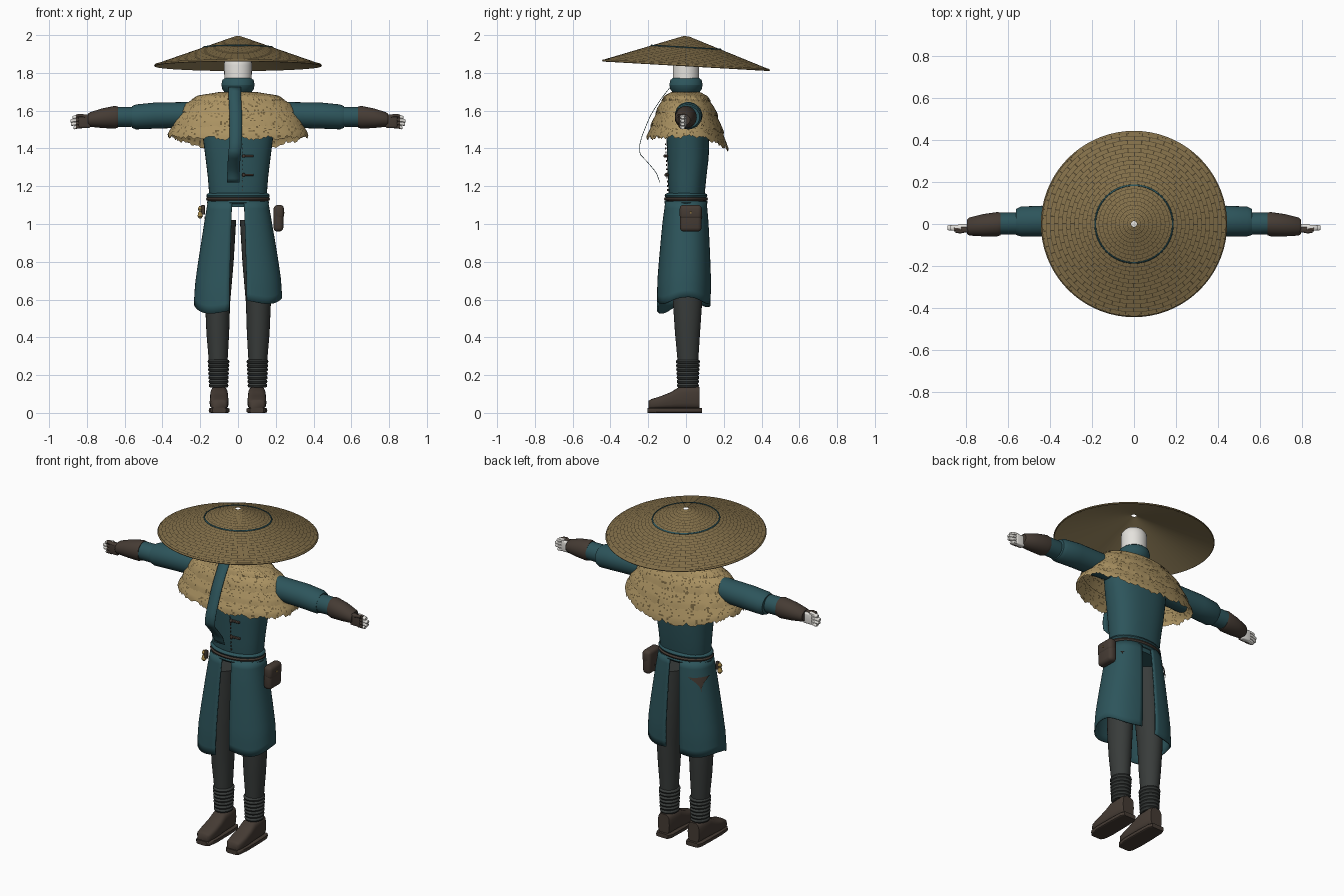
import bpy, bmesh, math, random
from math import sin, cos, pi
from mathutils import Vector

random.seed(4)
if "Cube" in bpy.data.objects:
    bpy.data.objects.remove(bpy.data.objects["Cube"], do_unlink=True)


def material(name, r, g, b):
    m = bpy.data.materials.new(name)
    m.use_nodes = True
    m.diffuse_color = (r, g, b, 1)
    m.node_tree.nodes["Principled BSDF"].inputs["Base Color"].default_value = (r, g, b, 1)
    return m


TEAL = material("teal cloth", .026, .09, .105)
STRAW = material("pale straw", .40, .285, .12)
DARK_STRAW = material("shaded straw", .15, .105, .042)
WEAVE = material("hat weave", .22, .155, .065)
WEAVE_DARK = material("hat weave gaps", .07, .05, .022)
LINING = material("hat lining", .34, .255, .12)
LEATHER = material("brown leather", .06, .044, .034)
TROUSER = material("charcoal cloth", .040, .045, .043)
SKIN = material("pale skin", .78, .76, .72)
BRASS = material("brass", .38, .25, .07)


def build(name, verts, faces, mats, index=None, angle=40):
    """Mesh object with smooth shading; index gives a material slot per face."""
    me = bpy.data.meshes.new(name)
    me.from_pydata([tuple(v) for v in verts], [], faces)
    for m in mats:
        me.materials.append(m)
    if index:
        me.polygons.foreach_set("material_index", index)
    ob = bpy.data.objects.new(name, me)
    bpy.context.collection.objects.link(ob)
    bm = bmesh.new()
    bm.from_mesh(me)
    bmesh.ops.recalc_face_normals(bm, faces=bm.faces)
    bm.to_mesh(me)
    bm.free()
    bpy.ops.object.select_all(action="DESELECT")
    bpy.context.view_layer.objects.active = ob
    ob.select_set(True)
    bpy.ops.object.shade_smooth_by_angle(angle=math.radians(angle))
    return ob


def loft(name, rows, mat, closed=True, caps=True, angle=40, mats=None, rule=None):
    """Skin rows of points; rule(row, column) picks the material slot."""
    n = len(rows[0])
    cells = [(j, i) for j in range(len(rows) - 1) for i in range(n if closed else n - 1)]
    faces = [(j * n + i, j * n + (i + 1) % n, (j + 1) * n + (i + 1) % n, (j + 1) * n + i) for j, i in cells]
    index = [rule(j, i) if rule else 0 for j, i in cells]
    if caps and closed:
        faces += [tuple(range(n)), tuple(range((len(rows) - 1) * n, len(rows) * n))]
        index += [0, 0]
    return build(name, [p for r in rows for p in r], faces, mats or [mat], index, angle)


def tube(name, sections, mat, axis="z", n=28, power=1.0, **kw):
    """Loft of ellipses (position, centre a, centre b, radius a, radius b) along an axis."""
    rows = []
    for p, ca, cb, ra, rb in sections:
        row = []
        for k in range(n):
            c, s = cos(2 * pi * k / n), sin(2 * pi * k / n)
            a = ca + ra * math.copysign(abs(c) ** power, c)
            b = cb + rb * math.copysign(abs(s) ** power, s)
            row.append({"z": (a, b, p), "x": (p, a, b), "y": (a, p, b)}[axis])
        rows.append(row)
    return loft(name, rows, mat, **kw)


def along(values, t):
    """Piecewise linear value through evenly spaced values."""
    f = max(0, min(.9999, t)) * (len(values) - 1)
    i = int(f)
    return values[i] + (values[i + 1] - values[i]) * (f - i)


def box(name, centre, size, mat, bevel):
    bm = bmesh.new()
    bmesh.ops.create_cube(bm, size=1)
    for v in bm.verts:
        v.co = Vector(centre) + Vector(a * b for a, b in zip(v.co, size))
    bmesh.ops.bevel(bm, geom=bm.edges[:], offset=bevel, segments=3, profile=.5, affect="EDGES")
    bm.verts.index_update()
    verts = [v.co.copy() for v in bm.verts]
    faces = [[v.index for v in f.verts] for f in bm.faces]
    bm.free()
    return build(name, verts, faces, [mat])


def roll(name, z, rx, ry, thick, mat, cx=0, cy=0, height=None):
    """Elliptical rounded band around the z axis."""
    h = height or thick
    prof = [(cos(2 * pi * k / 8), sin(2 * pi * k / 8)) for k in range(9)]
    tube(name, [(z + h * s, cx, cy, rx + thick * c, ry + thick * c) for c, s in prof],
         mat, caps=False, n=40, angle=60)


# Woven conical hat, tilted back slightly
def hat_point(r, a, lift=0):
    y = r * sin(a)
    return (r * cos(a), y, 1.999 - .352 * r - .057 * y + lift)


def hat_ring(r, lift=0, spokes=72):
    step = 2 * pi / spokes
    return [hat_point(r, k * step + d, lift) for k in range(spokes) for d in (0, step * .84)]


rings, courses = [], 22
for c in range(courses):
    rings += [hat_ring(.014 + .426 * (c + d) / courses) for d in (0, .86)]
rings.append(hat_ring(.442))
loft("hat_weave", rings, None, caps=False, angle=20, mats=[WEAVE, WEAVE_DARK],
     rule=lambda j, i: 1 if j % 2 or (i % 2 and (i // 2 + j // 2) % 2) else 0)
loft("hat_lining", [hat_ring(.014, -.001), hat_ring(.437, -.010)], LINING, caps=False)
for nm, r, m, w in (("hat_rim", .438, WEAVE, .006), ("hat_cord", .185, TEAL, .004)):
    loft(nm, [[hat_point(r + w * cos(q), k * pi / 36, w * sin(q) + (.001 if m == TEAL else -.004))
               for k in range(72)] for q in [x * pi / 4 for x in range(9)]], m, caps=False)

# Head, scarf collar and hanging scarf end
tube("head", [(1.68, 0, 0, .07, .07), (1.84, 0, 0, .074, .07), (1.87, 0, 0, .072, .068),
              (1.892, 0, 0, .055, .052), (1.902, 0, 0, .02, .02)], SKIN)
roll("scarf_collar", 1.737, .07, .07, .018, TEAL, height=.036)
roll("scarf_fold", 1.71, .06, .06, .018, TEAL, height=.02)
tail_y = [-.085, -.125, -.16, -.19, -.212, -.232, -.247, -.247, -.2, -.158, -.14]
tail_x = [-.018, -.017, -.014, -.012, -.012, -.012, -.014, -.018, -.022, -.024, -.025]
tail = loft("scarf_end", [[(along(tail_x, t) + w * .033, along(tail_y, t), 1.725 - .505 * t)
                           for w in (-1, 0, 1)] for t in [k / 24 for k in range(25)]],
            TEAL, closed=False)
tail.modifiers.new("thickness", "SOLIDIFY").thickness = .003

# Tunic body
tube("tunic", [(1.09, 0, 0, .14, .085), (1.15, 0, .003, .152, .095), (1.25, 0, .006, .16, .102),
               (1.35, 0, .01, .172, .11), (1.45, 0, .01, .185, .113), (1.56, 0, .01, .2, .105),
               (1.64, 0, 0, .18, .085), (1.69, 0, 0, .09, .065)], TEAL, n=40, power=.85)
for z in (1.26, 1.36):
    box("toggle", (.055, -.103 + .05 * (1.36 - z), z), (.055, .016, .011), LEATHER, .004)
    box("toggle_knot", (.03, -.109 + .05 * (1.36 - z), z), (.016, .018, .018), LEATHER, .005)
for k in range(12):
    z = 1.18 + k * .022
    box("seam_stitch", (.022, -.100 - .05 * (z - 1.25), z), (.004, .006, .010), LEATHER, .001)

# Layered straw cape with ragged hems
cape_x = [.09, .205, .275, .312, .338, .36]
cape_front = [.075, .105, .135, .158, .178, .197]
cape_back = [.07, .105, .14, .168, .192, .212]
cape_z = [1.70, 1.68, 1.635, 1.58, 1.53, 1.482]


def cape_point(t, a, flare, drop):
    s = sin(a)
    ry = along(cape_back if s > 0 else cape_front, t) + flare
    z = along(cape_z, t) - t * t * (.075 * max(s, 0) ** 2 + .012 * max(-s, 0)) - drop
    return ((along(cape_x, t) + flare) * cos(a), ry * math.copysign(abs(s) ** .9, s), z)


def straw_shade(row, column):
    """Dark flecks, thickest in the shadow line just under the tier above."""
    chance = .5 if row == 2 else .13 if 2 < row < 11 else .04
    return 1 if random.random() < chance else 0


tiers, seg, rows_per = 4, 200, 13
for i in range(tiers):
    last = i == tiers - 1
    ragged = [random.uniform(0, .016 if last else .012) + (.014 if last else .008) * abs(sin(k * .25))
              for k in range(seg)]
    rows = []
    for j in range(rows_per + 1):
        u = j / rows_per
        t = min(1, (i + u * 1.12) / tiers)
        end = max(0, u - .8) * 5
        rows.append([cape_point(t, 2 * pi * k / seg, .012 * u, ragged[k] * end) for k in range(seg)])
    loft("straw_cape_tier", rows, None, caps=False, angle=30, mats=[STRAW, DARK_STRAW], rule=straw_shade)

# Belt rolls
roll("sash", 1.15, .155, .1, .013, TEAL)
roll("belt", 1.132, .16, .107, .009, LEATHER, height=.010)
roll("sash_lower", 1.115, .155, .105, .010, TEAL)


# Long split skirt: one panel each side, open front and back
def skirt_point(side, a, t, out=0):
    rx = along([.16, .178, .195, .212, .227, .234], t) + out
    ry = along([.11, .122, .13, .137, .143, .142], t) + out
    hem = (.595 if side > 0 else .56) + .018 * sin(3 * a + 1.2) + (.02 * sin(a) if side < 0 else 0)
    c, s = cos(a), sin(a)
    return (side * rx * max(c, 0) ** .75, ry * math.copysign(abs(s) ** .85, s) - .012 * t,
            1.12 + (hem - 1.12) * t)


for side, half_angle, depth in ((-1, .5, .17), (1, .09, .05)):
    lim = math.acos((.033 / .165) ** (1 / .75))
    panel = loft("skirt_panel", [[skirt_point(side, -lim + 2 * lim * k / 32, j / 14) for k in range(33)]
                                 for j in range(15)], TEAL, closed=False)
    panel.modifiers.new("thickness", "SOLIDIFY").thickness = .008
    # Three-cornered mend with drawn-out upper corners
    rows = [[skirt_point(side, .66 + half_angle * w / 4 * (1 - q) ** 2.5, .15 + depth * q, .007)
             for w in range(-4, 5)] for q in (0, .1, .2, .35, .55, .75, .97)]
    loft("skirt_mend", rows, LEATHER, closed=False)

# Pouch and charm hanging at the hips
box("pouch", (.214, .025, 1.03), (.052, .115, .14), LEATHER, .02)
box("pouch_flap", (.217, .025, 1.062), (.052, .117, .078), LEATHER, .02)
box("pouch_stud", (.243, .025, 1.06), (.006, .01, .01), BRASS, .002)
tube("charm_gourd", [(1.03, -.2, -.04, .006, .006), (1.04, -.2, -.04, .014, .014), (1.058, -.2, -.04, .012, .012),
                     (1.066, -.2, -.04, .007, .007), (1.08, -.2, -.04, .013, .013), (1.095, -.2, -.04, .005, .005)],
     BRASS, n=12)
box("charm_strap", (-.185, -.04, 1.075), (.02, .015, .05), LEATHER, .004)

for s in (1, -1):
    # Trouser leg, ankle wraps and boot
    tube("trouser_leg", [(.14, .103 * s, .01, .043, .048), (.28, .105 * s, .01, .05, .055),
                         (.42, .107 * s, .008, .06, .066), (.58, .108 * s, .008, .066, .077),
                         (.8, .095 * s, .005, .072, .085), (1.02, .08 * s, 0, .07, .085)], TROUSER)
    for k in range(7):
        roll("ankle_wrap", .145 + .021 * k, .043 + .001 * k, .049 + .001 * k, .009, TROUSER, .103 * s, .01, .011)
    tube("boot", [(y, .1 * s, .02 + h / 2, w, h / 2) for y, w, h in
                  ((-.198, .034, .044), (-.185, .045, .052), (-.13, .05, .07), (-.08, .049, .09),
                   (-.035, .047, .118), (.05, .045, .122), (.072, .038, .118))],
         LEATHER, axis="y", n=24, power=.6, angle=60)
    tube("boot_sole", [(y, .1 * s, .013, w, .013) for y, w in
                       ((-.204, .036), (-.19, .048), (-.13, .055), (-.03, .054), (.06, .051), (.086, .04))],
         LEATHER, axis="y", n=20, power=.3)
    # Sleeves and bracer
    tube("sleeve", [(s * x, y, z, a, b) for x, y, z, a, b in
                    ((.14, .01, 1.585, .07, .065), (.3, .012, 1.577, .07, .068), (.44, .014, 1.574, .073, .069),
                     (.54, .012, 1.567, .071, .066), (.562, .01, 1.566, .062, .057))], TEAL, axis="x")
    tube("sleeve_cuff", [(s * x, .002, 1.567, r, r) for x, r in ((.55, .05), (.57, .053), (.66, .052))],
         TEAL, axis="x")
    tube("bracer", [(s * x, y, z, a, b) for x, y, z, a, b in
                    ((.636, 0, 1.566, .054, .056), (.652, -.001, 1.565, .058, .06), (.72, -.006, 1.56, .053, .052),
                     (.785, -.012, 1.553, .043, .038), (.795, -.013, 1.552, .035, .03))], LEATHER, axis="x")
    # Bare hand with a leather guard over its front and top
    box("palm", (.812 * s, -.016, 1.541), (.06, .03, .066), SKIN, .009)
    box("hand_guard", (.812 * s, -.027, 1.545), (.064, .026, .07), LEATHER, .008)
    for k in range(4):
        z, reach = 1.515 + .018 * k, (.87, .885, .888, .875)[k]
        tube("finger", [(s * x, -.018, zz, r * 1.4, r) for x, zz, r in
                        ((.825, z + .002, .010), (.85, z, .010), (reach - .006, z - .004, .0095),
                         (reach, z - .005, .007))], SKIN, axis="x", n=12, power=.7)
        tube("finger_guard", [(s * x, -.026, z + .001, .010, .0108) for x in (.826, .858)], LEATHER,
             axis="x", n=12, power=.7)
    tube("thumb", [(s * x, y, z, .009, .009) for x, y, z in
                   ((.8, -.03, 1.565), (.825, -.036, 1.575), (.85, -.034, 1.574))], LEATHER, axis="x", n=10)
